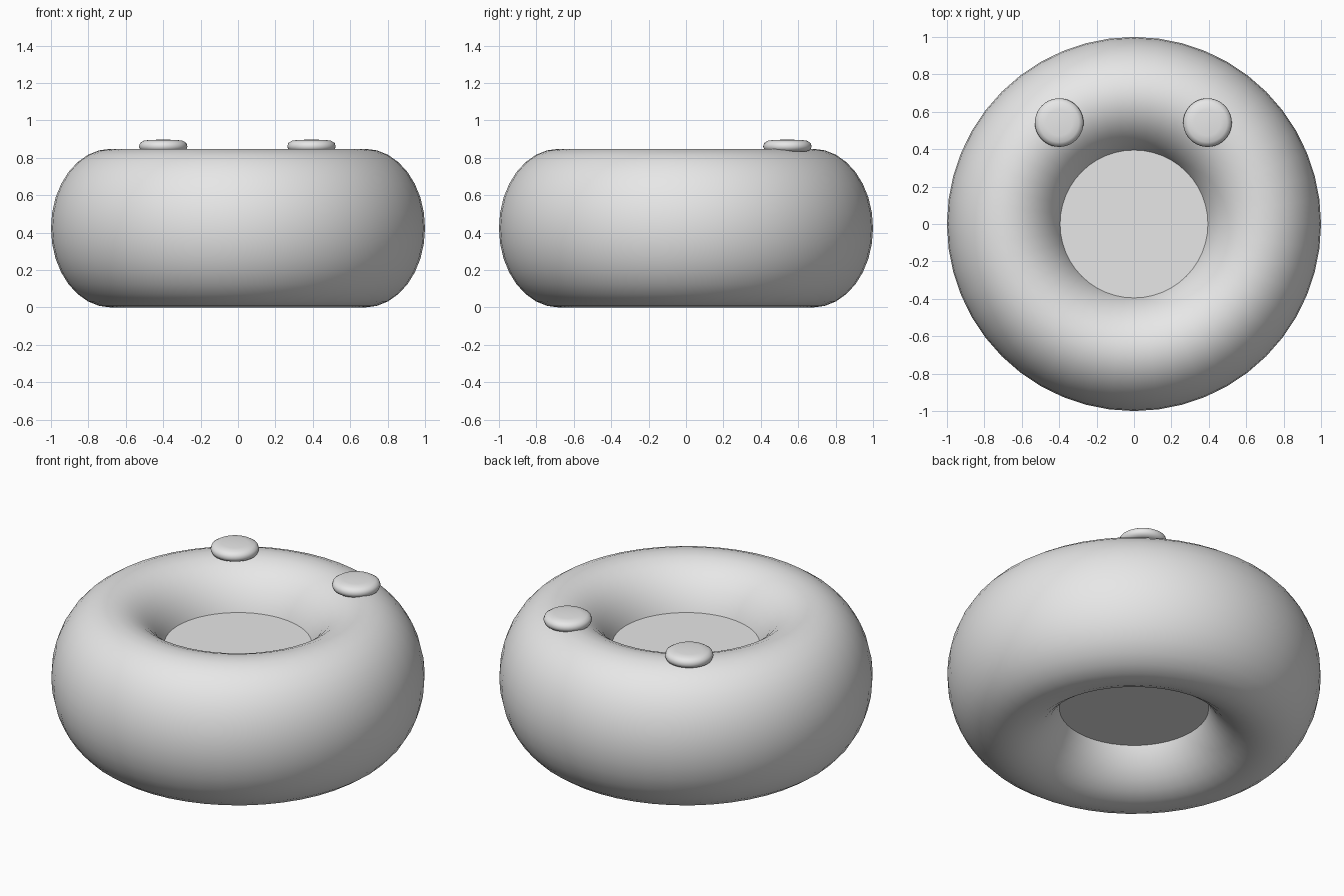
import bpy
import math

if "Cube" in bpy.data.objects:
    bpy.data.objects.remove(bpy.data.objects["Cube"], do_unlink=True)

# Single plain grey
grey = bpy.data.materials.new("light_grey")
grey.use_nodes = True
grey.diffuse_color = (0.8, 0.8, 0.8, 1)
grey.node_tree.nodes["Principled BSDF"].inputs["Base Color"].default_value = (0.8, 0.8, 0.8, 1)

HEIGHT = 0.848
TUBE = 0.32
RING = 1 - TUBE


def finish(name, angle=40):
    obj = bpy.context.object
    obj.name = name
    obj.data.materials.append(grey)
    bpy.ops.object.shade_smooth_by_angle(angle=math.radians(angle))
    return obj


def lathe(name, profile, centre, steps=40):
    """Spin a (radius, height) profile that starts and ends on the axis."""
    verts = [(0, 0, profile[0][1])]
    for r, z in profile[1:-1]:
        verts += [(r * math.cos(2 * math.pi * i / steps),
                   r * math.sin(2 * math.pi * i / steps), z) for i in range(steps)]
    verts.append((0, 0, profile[-1][1]))
    rings = len(profile) - 2
    top = len(verts) - 1
    faces = []
    for i in range(steps):
        j = (i + 1) % steps
        faces.append((0, 1 + j, 1 + i))
        for k in range(rings - 1):
            a = 1 + k * steps
            faces.append((a + i, a + j, a + steps + j, a + steps + i))
        a = 1 + (rings - 1) * steps
        faces.append((a + i, a + j, top))
    mesh = bpy.data.meshes.new(name)
    mesh.from_pydata(verts, [], faces)
    obj = bpy.data.objects.new(name, mesh)
    obj.location = centre
    bpy.context.collection.objects.link(obj)
    bpy.ops.object.select_all(action="DESELECT")
    obj.select_set(True)
    bpy.context.view_layer.objects.active = obj
    return finish(name, 60)


# Tall, puffy ring
bpy.ops.mesh.primitive_torus_add(major_radius=RING, minor_radius=TUBE,
                                 major_segments=48, minor_segments=32,
                                 location=(0, 0, HEIGHT / 2))
bpy.context.object.scale.z = HEIGHT / 2 / TUBE
bpy.ops.object.transform_apply(location=False, rotation=False, scale=True)
finish("ring_body", 60)

# Plug closing the hole
bpy.ops.mesh.primitive_cylinder_add(vertices=48, radius=0.41, depth=0.39,
                                    location=(0, 0, 0.418))
finish("centre_plug")

# Two rounded buttons near the back
button = [(0, 0.833), (0.1, 0.833), (0.122, 0.841), (0.13, 0.86),
          (0.124, 0.879), (0.105, 0.891), (0.07, 0.896), (0, 0.897)]
for side, x in (("left", 0.393), ("right", -0.4)):
    lathe(side + "_button", button, (x, 0.542, 0))
